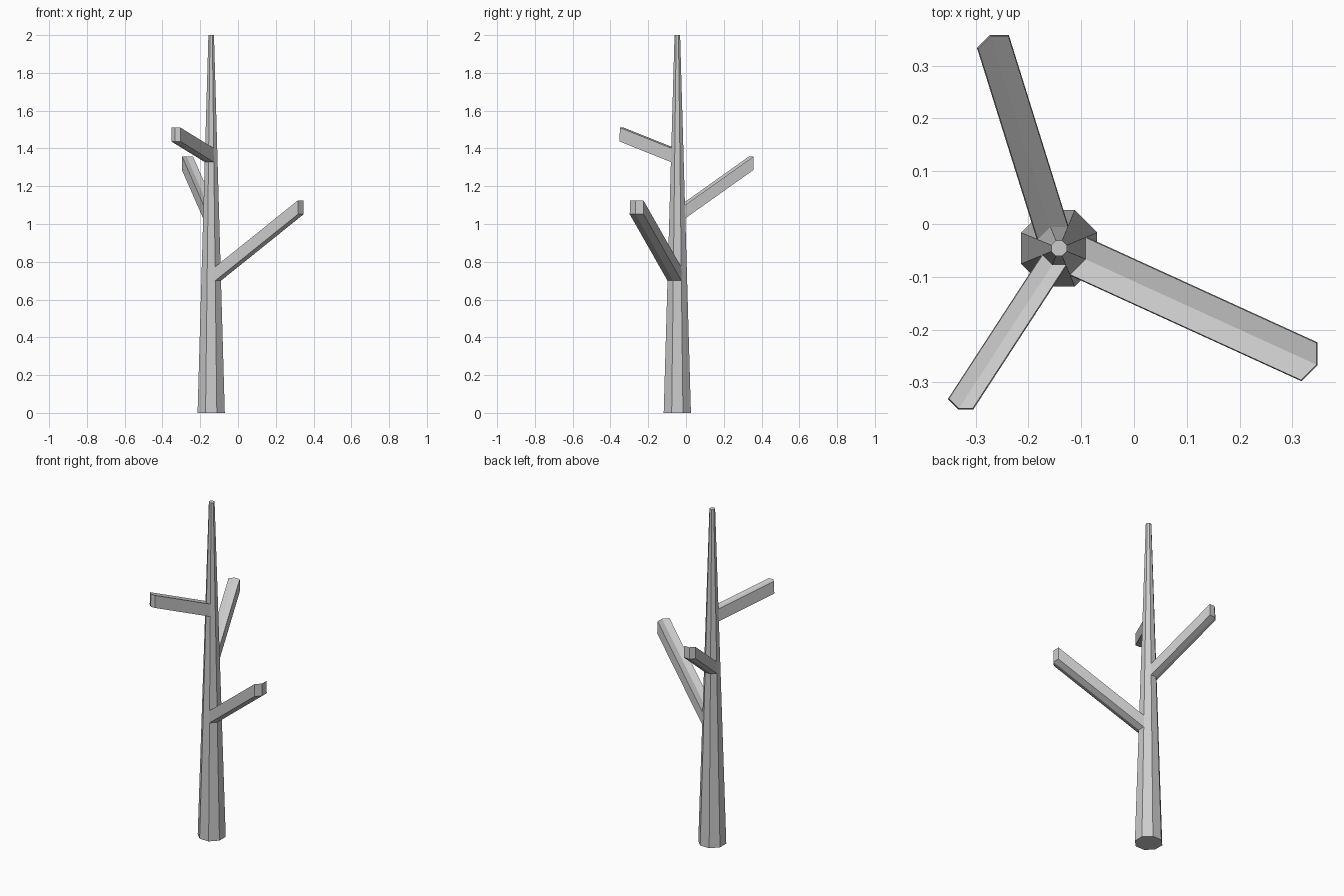
import bpy, bmesh
from math import cos, sin, radians
from mathutils import Vector

if "Cube" in bpy.data.objects:
    bpy.data.objects.remove(bpy.data.objects["Cube"])

SIDES = 8
CENTRE = Vector((-0.142, -0.046, 0))
HEIGHT, R_BASE, R_TOP = 2.0, 0.078, 0.016

# branches: bottom z, top z, first trunk side used (two sides each), extrusion
branches = [
    (0.70, 0.773, 6, (0.438, -0.200, 0.352)),
    (1.03, 1.100, 1, (-0.113, 0.362, 0.257)),
    (1.328, 1.402, 4, (-0.177, -0.272, 0.109)),
]

bm = bmesh.new()


def ring(z):
    r = R_BASE + (R_TOP - R_BASE) * z / HEIGHT
    return [bm.verts.new(CENTRE + Vector((r * cos(a), r * sin(a), z)))
            for a in (radians(22.5 + 360 / SIDES * i) for i in range(SIDES))]


# tapered trunk, with a ring above and below each branch
levels = [0.0] + [z for b in branches for z in b[:2]] + [HEIGHT]
rings = [ring(z) for z in levels]
bands = []
for low, high in zip(rings, rings[1:]):
    bands.append([bm.faces.new((low[i], low[(i + 1) % SIDES],
                                high[(i + 1) % SIDES], high[i]))
                  for i in range(SIDES)])
bm.faces.new(rings[0][::-1])
bm.faces.new(rings[-1])

# each branch is a pair of neighbouring trunk faces pulled outwards
for n, (_, _, side, move) in enumerate(branches):
    faces = [bands[2 * n + 1][(side + k) % SIDES] for k in (0, 1)]
    out = bmesh.ops.extrude_face_region(bm, geom=faces)["geom"]
    bmesh.ops.translate(bm, vec=Vector(move),
                        verts=[g for g in out if isinstance(g, bmesh.types.BMVert)])
    bmesh.ops.delete(bm, geom=[f for f in faces if f.is_valid], context='FACES')

bmesh.ops.recalc_face_normals(bm, faces=bm.faces[:])
mesh = bpy.data.meshes.new("bare_tree")
bm.to_mesh(mesh)
bm.free()
tree = bpy.data.objects.new("bare_tree", mesh)
bpy.context.collection.objects.link(tree)
